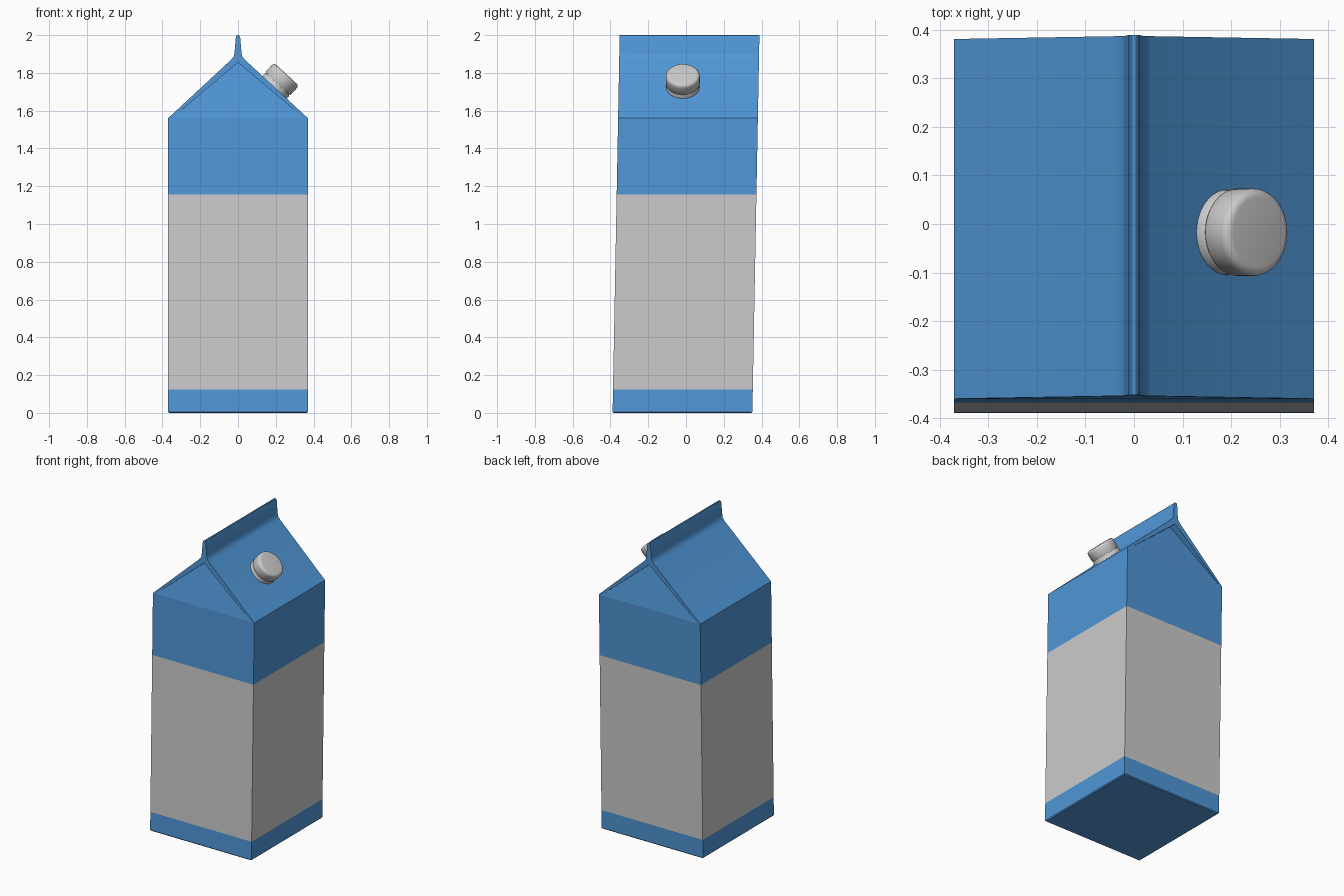
import bpy, bmesh, math
from mathutils import Vector

if "Cube" in bpy.data.objects:
    bpy.data.objects.remove(bpy.data.objects["Cube"])

HALF = 0.37
EAVE = 1.56
blue = bpy.data.materials.new("carton_blue")
blue.diffuse_color = (0.08, 0.31, 0.68, 1)
blue.use_nodes = True
blue.node_tree.nodes["Principled BSDF"].inputs["Base Color"].default_value = blue.diffuse_color


def lean(x, y, z):
    # the whole carton leans slightly towards the back
    return Vector((x, y + 0.0187 * (z - 1), z))


def finish(name, bm, mat=None, angle=30):
    bmesh.ops.remove_doubles(bm, verts=bm.verts, dist=1e-5)
    bmesh.ops.recalc_face_normals(bm, faces=bm.faces)
    me = bpy.data.meshes.new(name)
    bm.to_mesh(me)
    bm.free()
    ob = bpy.data.objects.new(name, me)
    bpy.context.collection.objects.link(ob)
    if mat:
        me.materials.append(mat)
    bpy.ops.object.select_all(action='DESELECT')
    ob.select_set(True)
    bpy.context.view_layer.objects.active = ob
    bpy.ops.object.shade_smooth_by_angle(angle=math.radians(angle))
    return ob


def face(bm, pts):
    return bm.faces.new([bm.verts.new(lean(*p)) for p in pts])


def square(h, z):
    return [(-h, -h, z), (h, -h, z), (h, h, z), (-h, h, z)]


def band(name, rings, mat=None, floor=False):
    # square tube through (half width, height) rings
    bm = bmesh.new()
    for (h0, z0), (h1, z1) in zip(rings, rings[1:]):
        a, b = square(h0, z0), square(h1, z1)
        for i in range(4):
            j = (i + 1) % 4
            face(bm, [a[i], a[j], b[j], b[i]])
    if floor:
        face(bm, square(*rings[0])[::-1])
    ob = finish(name, bm, mat)
    # make sure the open tube faces outward
    me = ob.data
    if sum(p.normal.dot(Vector((p.center.x, p.center.y, 0))) for p in me.polygons) < 0:
        me.flip_normals()
    return ob


# carton walls
band("bottom_band", [(HALF - 0.006, 0), (HALF, 0.006), (HALF, 0.125)], blue, True)
band("label_wall", [(HALF, 0.125), (HALF, 1.155)])
band("upper_wall", [(HALF, 1.155), (HALF, EAVE)], blue)

# gable roof with sealed fin and folded-in ends
right = [(HALF, EAVE), (0.034, 1.872), (0.022, 1.888), (0.018, 1.91),
         (0.012, 1.985), (0.008, 1.997), (0.004, 2.0)]
outer = right + [(-x, z) for x, z in reversed(right)]
IN_X, IN_Z, FOLD = 0.35, 1.855, 0.05
bm = bmesh.new()
for (x0, z0), (x1, z1) in zip(outer, outer[1:]):
    face(bm, [(x0, -HALF, z0), (x0, HALF, z0), (x1, HALF, z1), (x1, -HALF, z1)])
for s in (-1, 1):
    y, yi = s * HALF, s * (HALF - FOLD)
    # paper edge of each slope, fin end, fold reveal and gable panel
    for m in (-1, 1):
        face(bm, [(m * x, y, z) for x, z in right[:2]] + [(0, y, IN_Z), (m * IN_X, y, EAVE)])
        face(bm, [(m * IN_X, y, EAVE), (0, y, IN_Z), (0, yi, IN_Z)])
    face(bm, [(x, y, z) for x, z in outer[1:-1]] + [(0, y, IN_Z)])
    face(bm, [(-IN_X, y, EAVE), (IN_X, y, EAVE), (0, yi, IN_Z)])
roof = finish("gable_roof", bm, blue)
if max(roof.data.polygons, key=lambda p: p.area).normal.z < 0:
    roof.data.flip_normals()


def lathe(name, profile):
    # turn a (radius, height) profile around the spout axis
    bm = bmesh.new()
    vs = [bm.verts.new((r, 0, h)) for r, h in profile]
    for a, b in zip(vs, vs[1:]):
        bm.edges.new((a, b))
    bmesh.ops.spin(bm, geom=bm.verts[:] + bm.edges[:], cent=(0, 0, 0),
                   axis=(0, 0, 1), angle=2 * math.pi, steps=40)
    ob = finish(name, bm, angle=40)
    ob.location = (0.193, -0.017, 1.724)
    ob.rotation_euler = (0, math.atan2(0.68, 0.734), 0)
    return ob


# spout on the right slope
lathe("spout_collar", [(0, -0.015), (0.088, -0.015), (0.088, 0.019), (0.085, 0.023), (0, 0.023)])
R, TOP, B = 0.09, 0.094, 0.018
corner = [(R - B + B * math.cos(t * math.pi / 10), TOP - B + B * math.sin(t * math.pi / 10))
          for t in range(6)]
lathe("spout_cap", [(0, 0.02), (0.083, 0.02), (0.083, 0.027), (0.088, 0.027), (R, 0.03)]
      + corner + [(0, TOP)])
